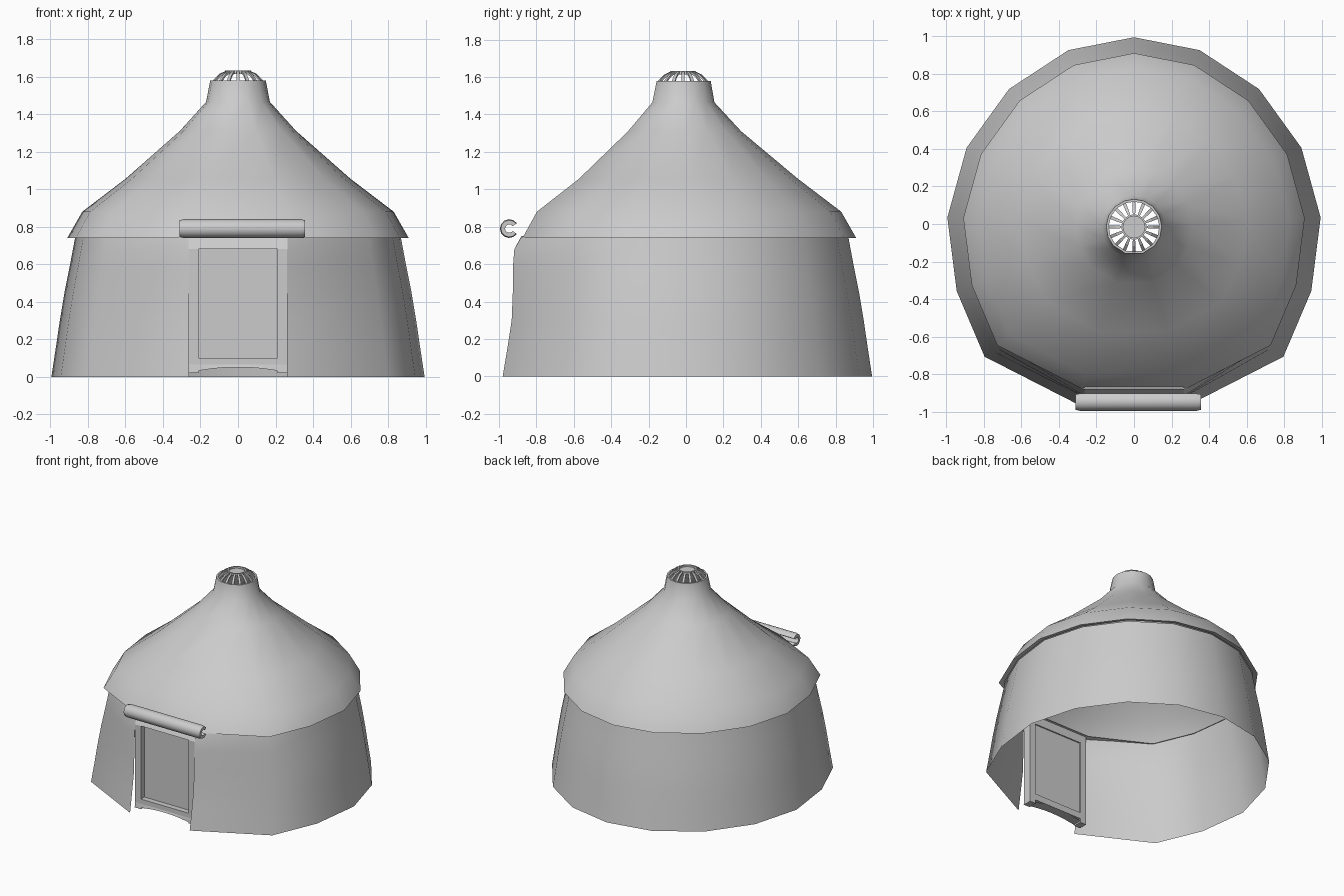
import bpy, math
from math import sin, cos, pi, radians

if "Cube" in bpy.data.objects:
    bpy.data.objects.remove(bpy.data.objects["Cube"])


def make(name, verts, faces, smooth=40):
    me = bpy.data.meshes.new(name)
    me.from_pydata(verts, [], faces)
    me.update()
    ob = bpy.data.objects.new(name, me)
    bpy.context.collection.objects.link(ob)
    bpy.ops.object.select_all(action='DESELECT')
    ob.select_set(True)
    bpy.context.view_layer.objects.active = ob
    if smooth:
        bpy.ops.object.shade_smooth_by_angle(angle=radians(smooth))
    return ob


def skin(rings, closed):
    # quads between stacked rings of equal length
    n = len(rings[0])
    verts = [p for r in rings for p in r]
    faces = []
    for k in range(len(rings) - 1):
        for i in range(n if closed else n - 1):
            j = (i + 1) % n
            faces.append((k*n + i, k*n + j, k*n + n + j, k*n + n + i))
    return verts, faces


def box(name, x0, x1, y0, y1, z0, z1, top_y0=None):
    t = y0 if top_y0 is None else top_y0
    v = [(x0, y0, z0), (x1, y0, z0), (x1, y1, z0), (x0, y1, z0),
         (x0, t, z1), (x1, t, z1), (x1, y1, z1), (x0, y1, z1)]
    f = [(3, 2, 1, 0), (4, 5, 6, 7), (0, 1, 5, 4), (1, 2, 6, 5), (2, 3, 7, 6), (3, 0, 4, 7)]
    return make(name, v, f, 0)


# plan outline, front right round the back to front left (angle, radius factor)
half = [(-41.6, 1.07), (-20.7, 1.015), (2, 1), (24.5, .985), (47.2, .985), (69.3, .995)]
plan = half + [(90, 1.0)] + [(180 - a, r) for a, r in reversed(half)]

# canvas wall, open at the doorway
rings = []
for z, r, fy in [(0, .995, -.98), (.15, .972, -.955), (.3, .95, -.932), (.45, .925, -.926),
                 (.6, .895, -.924), (.68, .88, -.918), (.745, .868, -.88)]:
    mid = [(r*f*cos(radians(a)), r*f*sin(radians(a)), z) for a, f in plan]
    rings.append([(.262, fy, z)] + mid + [(-.262, fy, z)])
make("canvas_wall", *skin(rings, False))

# roof with eave lip and neck collar; plan becomes round towards the top
rplan = [(-72, 1.01)] + plan + [(252, 1.01)]
rings = []
for r, z, w, dy in [(.87, .75, 1, 0), (.91, .74, 1, 0), (.83, .88, 1, 0), (.6, 1.055, .5, 0),
                    (.31, 1.31, .1, -.015), (.17, 1.465, 0, -.018), (.148, 1.58, 0, -.016),
                    (.135, 1.58, 0, -.016), (.135, 1.54, 0, -.016)]:
    rings.append([(r*(1 + w*(f - 1))*cos(radians(a)), r*(1 + w*(f - 1))*sin(radians(a)) + dy, z)
                  for a, f in rplan])
make("roof", *skin(rings, True))

# smoke-hole crown: spokes and hub
for i in range(16):
    a = 2*pi*i/16
    v = []
    for r, z, w in [(.138, 1.57, .009), (.1, 1.608, .008), (.062, 1.626, .006)]:
        for s, h in [(-1, -.007), (1, -.007), (1, .006), (-1, .006)]:
            v.append((r*cos(a) - s*w*sin(a), r*sin(a) + s*w*cos(a) - .016, z + h))
    f = [(k + j, k + (j + 1) % 4, k + 4 + (j + 1) % 4, k + 4 + j) for k in (0, 4) for j in range(4)]
    make("crown_spoke", v, f + [(3, 2, 1, 0), (8, 9, 10, 11)], 0)
rings = [[(r*cos(2*pi*i/16), r*sin(2*pi*i/16) - .016, z) for i in range(16)]
         for r, z in [(.058, 1.615), (.068, 1.615), (.068, 1.632), (.058, 1.632), (.058, 1.618)]]
v, f = skin(rings, True)
make("crown_hub", v, f + [tuple(range(64, 80))])

# door frame and recessed panel
for s, n in [(-1, "left"), (1, "right")]:
    a, b = sorted((s*.21, s*.263))
    box("door_jamb_" + n, a, b, -.918, -.85, .02, .68)
box("door_lintel", -.263, .263, -.918, -.85, .68, .75, -.88)
box("door_sill", -.21, .21, -.918, -.85, .05, .10)
box("door_panel", -.215, .215, -.875, -.86, .09, .69)

# curved threshold strip under the sill
n = 8
xs = [-.26 + .52*i/n for i in range(n + 1)]
bow = [.022 + .03*(1 - (x/.26)**2) for x in xs]
rings = [[(x, -.92, .065) for x in xs], [(x, -.925, b) for x, b in zip(xs, bow)],
         [(x, -.85, b) for x, b in zip(xs, bow)]]
make("threshold", *skin(rings, False))

# rolled-up door flap: thick C section, open towards the roof
m = 11
sec = [(.05, 35 + 290*i/(m - 1)) for i in range(m)] + [(.025, 325 - 290*i/(m - 1)) for i in range(m)]
rings = [[(x, -.945 + r*k*cos(radians(a)), .79 + r*k*sin(radians(a))) for r, a in sec]
         for x, k in [(-.312, .9), (-.29, 1), (.335, 1), (.357, .9)]]
v, f = skin(rings, True)
L = 2*m
for base in (0, 3*L):
    f += [(base + i, base + i + 1, base + L - 2 - i, base + L - 1 - i) for i in range(m - 1)]
make("rolled_flap", v, f)
